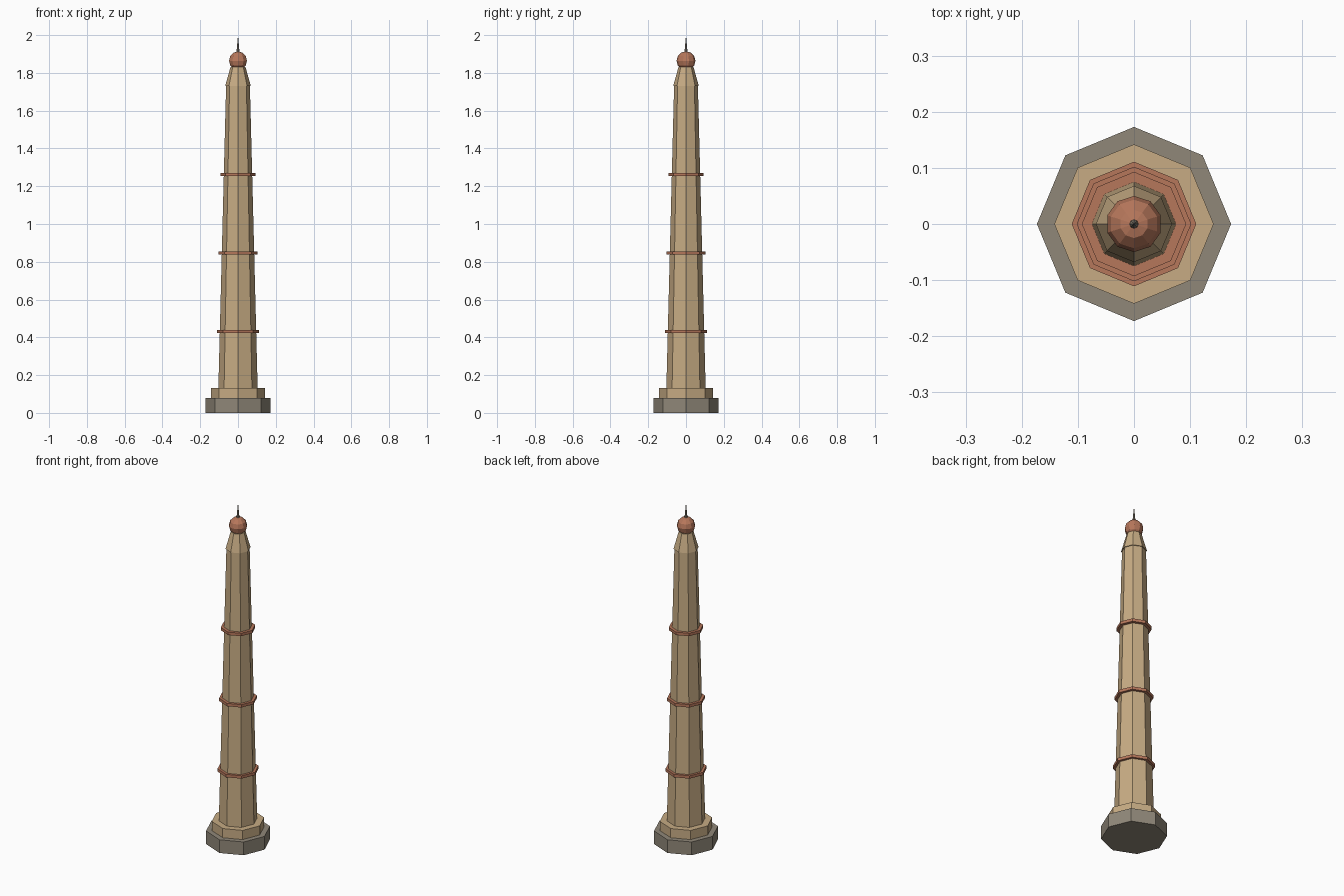
import bpy
import math

if "Cube" in bpy.data.objects:
    bpy.data.objects.remove(bpy.data.objects["Cube"])


def material(name, rgb):
    m = bpy.data.materials.new(name)
    m.diffuse_color = (*rgb, 1.0)
    m.use_nodes = True
    m.node_tree.nodes["Principled BSDF"].inputs["Base Color"].default_value = m.diffuse_color
    return m


sandstone = material("sandstone", (0.57, 0.41, 0.23))
grey_stone = material("grey_stone", (0.28, 0.245, 0.19))
terracotta = material("terracotta", (0.47, 0.185, 0.105))


def frustum(name, z0, z1, r0, r1, mat, sides=8):
    """Upright flat-sided section with corners on the x and y axes."""
    bpy.ops.mesh.primitive_cone_add(vertices=sides, radius1=r0, radius2=r1,
                                    depth=z1 - z0, location=(0, 0, (z0 + z1) / 2))
    obj = bpy.context.object
    obj.name = name
    obj.data.materials.append(mat)
    return obj


# Stepped octagonal base
frustum("plinth", 0.0, 0.078, 0.173, 0.173, grey_stone)
frustum("base_step", 0.078, 0.132, 0.142, 0.142, sandstone)

# Tapering shaft in two sections, then the sloped cap
frustum("lower_shaft", 0.132, 1.54, 0.104, 0.068, sandstone)
frustum("upper_shaft", 1.54, 1.73, 0.068, 0.063, sandstone)
frustum("cap", 1.73, 1.83, 0.068, 0.040, sandstone)

# Thin bands around the shaft
for i, (z, r) in enumerate([(0.431, 0.111), (0.846, 0.102), (1.262, 0.093)]):
    frustum(f"band_{i + 1}", z - 0.0085, z + 0.0085, r, r, terracotta)

# Faceted ball on the cap
bpy.ops.mesh.primitive_uv_sphere_add(segments=10, ring_count=6, radius=0.05,
                                     location=(0, 0, 1.864))
ball = bpy.context.object
ball.name = "ball"
ball.data.materials.append(terracotta)

# Needle finial
frustum("finial", 1.90, 2.0, 0.009, 0.0, grey_stone)
